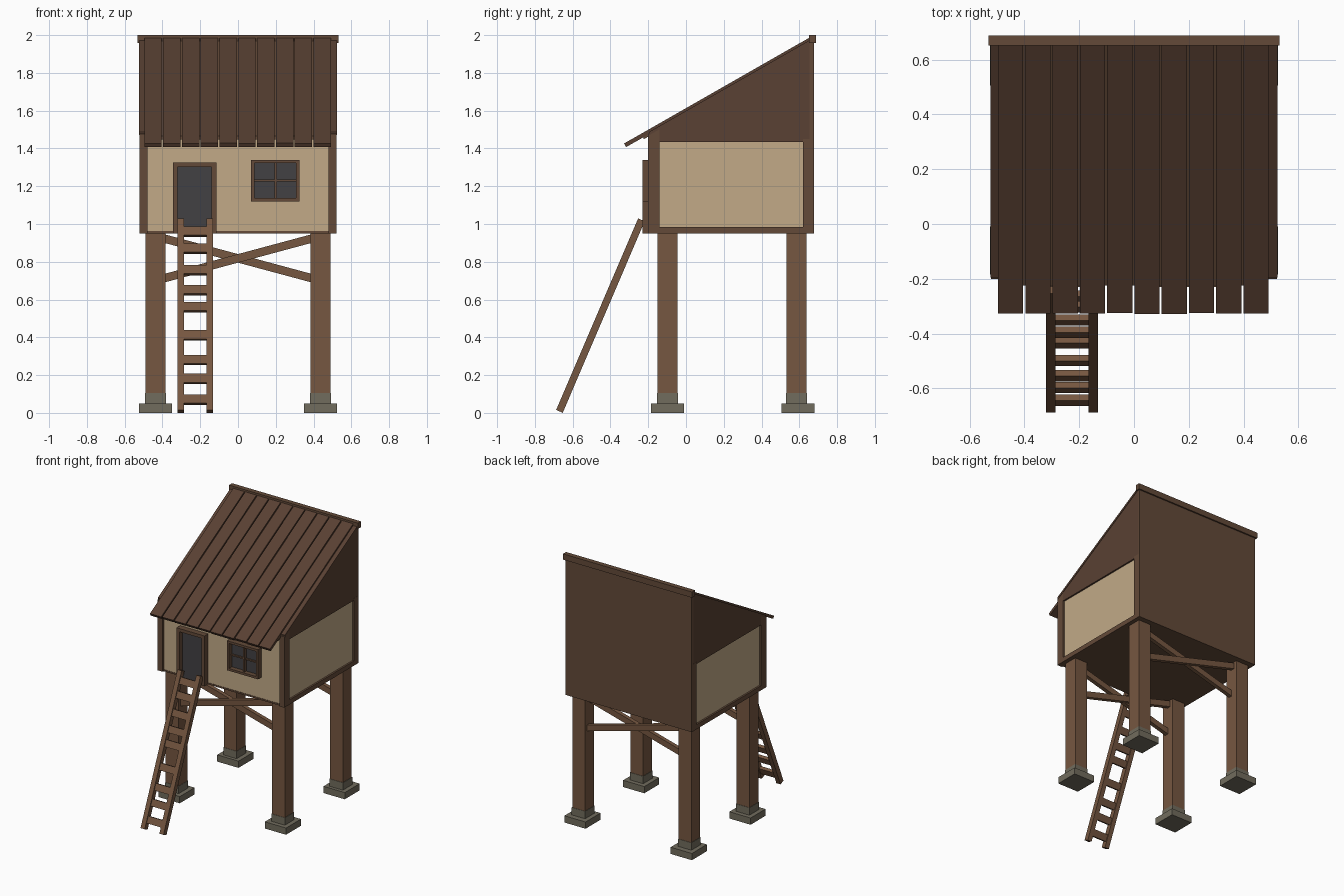
import bpy, bmesh, math, random
from mathutils import Matrix, Euler

if "Cube" in bpy.data.objects:
    bpy.data.objects.remove(bpy.data.objects["Cube"])

random.seed(3)

def material(name, rgb):
    m = bpy.data.materials.new(name)
    m.diffuse_color = (*rgb, 1)
    m.use_nodes = True
    m.node_tree.nodes["Principled BSDF"].inputs["Base Color"].default_value = m.diffuse_color
    return m

WOOD = material("wood", (0.18, 0.095, 0.052))
TRIM = material("trim_wood", (0.125, 0.068, 0.04))
DARK = material("roof_wood", (0.10, 0.052, 0.033))
PLASTER = material("plaster", (0.54, 0.40, 0.245))
GLASS = material("dark_glass", (0.055, 0.052, 0.056))
STONE = material("stone", (0.165, 0.15, 0.11))

def finish(name, bm, mat):
    bmesh.ops.recalc_face_normals(bm, faces=bm.faces)
    me = bpy.data.meshes.new(name)
    bm.to_mesh(me)
    bm.free()
    me.materials.append(mat)
    ob = bpy.data.objects.new(name, me)
    bpy.context.collection.objects.link(ob)
    return ob

def slab(name, size, centre, mat, rot=(0, 0, 0)):
    """Box given by size, centre and rotation."""
    bm = bmesh.new()
    m = Matrix.LocRotScale(centre, Euler(rot), size)
    bmesh.ops.create_cube(bm, size=1, matrix=m)
    return finish(name, bm, mat)

def box(name, x, y, z, mat):
    """Box given by its extents on each axis."""
    return slab(name, [b - a for a, b in (x, y, z)],
                [(a + b) / 2 for a, b in (x, y, z)], mat)

def prism(name, profile, x0, x1, mat):
    """Profile in the y-z plane, extruded along x."""
    bm = bmesh.new()
    f = bm.faces.new([bm.verts.new((x0, y, z)) for y, z in profile])
    r = bmesh.ops.extrude_face_region(bm, geom=[f])
    vs = [g for g in r["geom"] if isinstance(g, bmesh.types.BMVert)]
    bmesh.ops.translate(bm, verts=vs, vec=(x1 - x0, 0, 0))
    return finish(name, bm, mat)

SLOPE = 0.571
PITCH = math.atan(SLOPE)
def roof_z(y):                       # top surface of the roof planks
    return 1.425 + SLOPE * (y + 0.33)
def under(y):                        # underside of the planks
    return roof_z(y) - 0.022

# Stilts on stone footings
PX, PY = 0.4375, (-0.0975, 0.585)
for row, y in zip(("front", "back"), PY):
    for side, x in (("left", -PX), ("right", PX)):
        n = f"{row}_{side}"
        slab(n + "_footing", (0.175, 0.175, 0.05), (x, y + (0.008 if y > 0 else 0), 0.025), STONE)
        slab(n + "_footing_block", (0.11, 0.11, 0.056), (x, y, 0.077), STONE)
        slab(n + "_stilt", (0.105, 0.105, 0.87), (x, y, 0.52), WOOD)
    # Cross braces
    for s in (-1, 1):
        slab(f"{row}_brace_{'a' if s < 0 else 'b'}", (0.86, 0.03, 0.044),
             (0, y + s * 0.012, 0.818), WOOD, (0, s * math.atan(0.207 / 0.77), 0))

# Plaster core of the cabin
prism("cabin_walls", [(-0.187, 0.955), (0.66, 0.955), (0.66, under(0.66) - 0.02),
                      (-0.187, under(-0.187) - 0.02)], -0.508, 0.508, PLASTER)
# Floor, back wall
box("floor", (-0.519, 0.519), (-0.19, 0.67), (0.95, 0.962), TRIM)
prism("back_wall", [(0.655, 0.95), (0.677, 0.95), (0.677, 1.985), (0.655, 1.975)], -0.52, 0.52, TRIM)

# Timber frame and gables on both sides
for side, s in (("left", -1), ("right", 1)):
    a, b = s * 0.48, s * 0.521
    prism(side + "_front_post", [(-0.2, 0.95), (-0.14, 0.95), (-0.14, under(-0.14)),
                                 (-0.2, under(-0.2))], a, b, TRIM)
    box(side + "_back_post", sorted((a, b)), (0.62, 0.672), (0.95, 1.45), TRIM)
    box(side + "_sill", sorted((a, b)), (-0.15, 0.65), (0.95, 0.985), TRIM)
    prism(side + "_gable", [(-0.145, 1.435), (0.67, 1.435), (0.67, under(0.67)),
                            (-0.145, under(-0.145))], a, s * 0.52, DARK)

# Roof: base sheet, loose planks, ridge cap
prism("roof_base", [(-0.225, under(-0.225) - 0.015), (0.66, under(0.66) - 0.015),
                    (0.66, under(0.66) + 0.004), (-0.225, under(-0.225) + 0.004)],
      -0.49, 0.49, TRIM)
for side, s in (("left", -1), ("right", 1)):
    prism(side + "_roof_edge", [(-0.195, under(-0.195) - 0.01), (0.66, under(0.66) - 0.01),
                                (0.66, under(0.66) + 0.008), (-0.195, under(-0.195) + 0.008)],
          s * 0.48, s * 0.523, DARK)
for i in range(10):
    x = -0.45 + i * 0.0995
    y0 = -0.328 + random.uniform(0, 0.004)
    dy, dz = 0.022 * math.sin(PITCH), 0.022 * math.cos(PITCH)
    prism(f"roof_plank_{i + 1}", [(y0, roof_z(y0)), (0.66, roof_z(0.66)),
                                  (0.66 + dy, roof_z(0.66) - dz), (y0 + dy, roof_z(y0) - dz)],
          x - 0.046, x + 0.046, DARK)
box("ridge_cap", (-0.531, 0.531), (0.652, 0.688), (1.957, 2.0), TRIM)

def frame(name, x0, x1, z0, z1, w, sill=True):
    """Casing standing proud of the front wall, with dark infill."""
    y = (-0.23, -0.18)
    box(name + "_left_jamb", (x0, x0 + w), y, (z0, z1), TRIM)
    box(name + "_right_jamb", (x1 - w, x1), y, (z0, z1), TRIM)
    box(name + "_head", (x0 + w, x1 - w), y, (z1 - w, z1), TRIM)
    if sill:
        box(name + "_sill", (x0 + w, x1 - w), y, (z0, z0 + w), TRIM)
    box(name + "_panel", (x0 + w / 2, x1 - w / 2), (-0.196, -0.17), (z0 + 0.002, z1 - w / 2), GLASS)

# Door and window
frame("door", -0.345, -0.115, 0.95, 1.325, 0.024, sill=False)
frame("window", 0.07, 0.325, 1.12, 1.34, 0.017)
box("window_mullion", (0.193, 0.206), (-0.215, -0.19), (1.13, 1.33), TRIM)
box("window_crossbar", (0.08, 0.315), (-0.208, -0.19), (1.225, 1.235), TRIM)

# Ladder: two leaning rails and flat rungs
Y0, Z0, Y1, Z1 = -0.670, 0.008, -0.236, 1.022
tilt = -math.atan2(Y1 - Y0, Z1 - Z0)
length = math.hypot(Y1 - Y0, Z1 - Z0)
for side, x in (("left", -0.304), ("right", -0.149)):
    slab(f"ladder_{side}_rail", (0.034, 0.038, length),
         (x, (Y0 + Y1) / 2, (Z0 + Z1) / 2), WOOD, (tilt, 0, 0))
for i, z in enumerate((0.07, 0.18, 0.28, 0.41, 0.56, 0.65, 0.755, 0.87, 0.96)):
    t = (z - Z0) / (Z1 - Z0)
    slab(f"ladder_rung_{i + 1}", (0.135, 0.024, 0.05),
         (-0.2265, Y0 + t * (Y1 - Y0), z), WOOD, (tilt, 0, 0))
